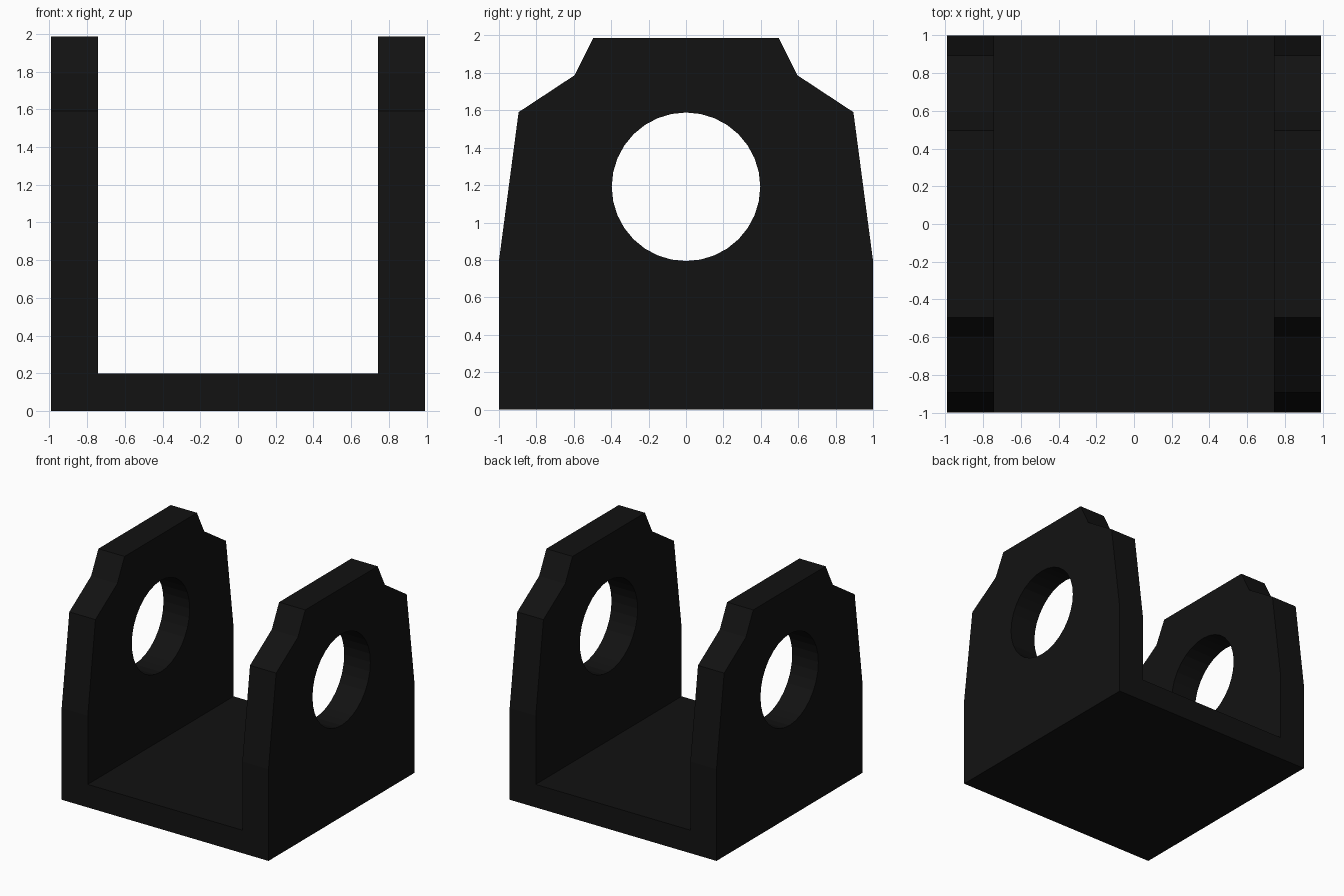
import bpy, bmesh, math

if "Cube" in bpy.data.objects:
    bpy.data.objects.remove(bpy.data.objects["Cube"])

black = bpy.data.materials.new("black_metal")
black.diffuse_color = (0.006, 0.006, 0.006, 1)
black.use_nodes = True
black.node_tree.nodes["Principled BSDF"].inputs["Base Color"].default_value = black.diffuse_color

HALF_WIDTH = 0.993
INNER = 0.742


def prism(name, outline, half_x):
    """Extrude a (y, z) outline along x, centred on x = 0."""
    bm = bmesh.new()
    face = bm.faces.new([bm.verts.new((-half_x, y, z)) for y, z in outline])
    ext = bmesh.ops.extrude_face_region(bm, geom=[face])
    moved = [v for v in ext["geom"] if isinstance(v, bmesh.types.BMVert)]
    bmesh.ops.translate(bm, verts=moved, vec=(2 * half_x, 0, 0))
    bmesh.ops.recalc_face_normals(bm, faces=bm.faces[:])
    mesh = bpy.data.meshes.new(name)
    bm.to_mesh(mesh)
    bm.free()
    obj = bpy.data.objects.new(name, mesh)
    bpy.context.collection.objects.link(obj)
    return obj


def cut(target, cutter):
    cutter.hide_render = True
    mod = target.modifiers.new("cut", "BOOLEAN")
    mod.operation = "DIFFERENCE"
    mod.solver = "EXACT"
    mod.object = cutter
    bpy.context.view_layer.objects.active = target
    bpy.ops.object.modifier_apply(modifier=mod.name)
    bpy.data.objects.remove(cutter)


# Stepped side silhouette, mirrored across y = 0
half = [(1.0, 0), (1.0, 0.795), (0.895, 1.59), (0.596, 1.787), (0.496, 1.986)]
outline = half + [(-y, z) for y, z in reversed(half)]
bracket = prism("clevis_bracket", outline, HALF_WIDTH)
bracket.data.materials.append(black)

# Open channel between the two cheeks, above the base plate
channel = prism("channel_cutter", [(-1.2, 0.2), (1.2, 0.2), (1.2, 2.2), (-1.2, 2.2)], INNER)
cut(bracket, channel)

# Pin hole through both cheeks
ring = [(0.397 * math.cos(math.tau * i / 32), 1.191 + 0.397 * math.sin(math.tau * i / 32))
        for i in range(32)]
cut(bracket, prism("pin_hole_cutter", ring, 1.2))
